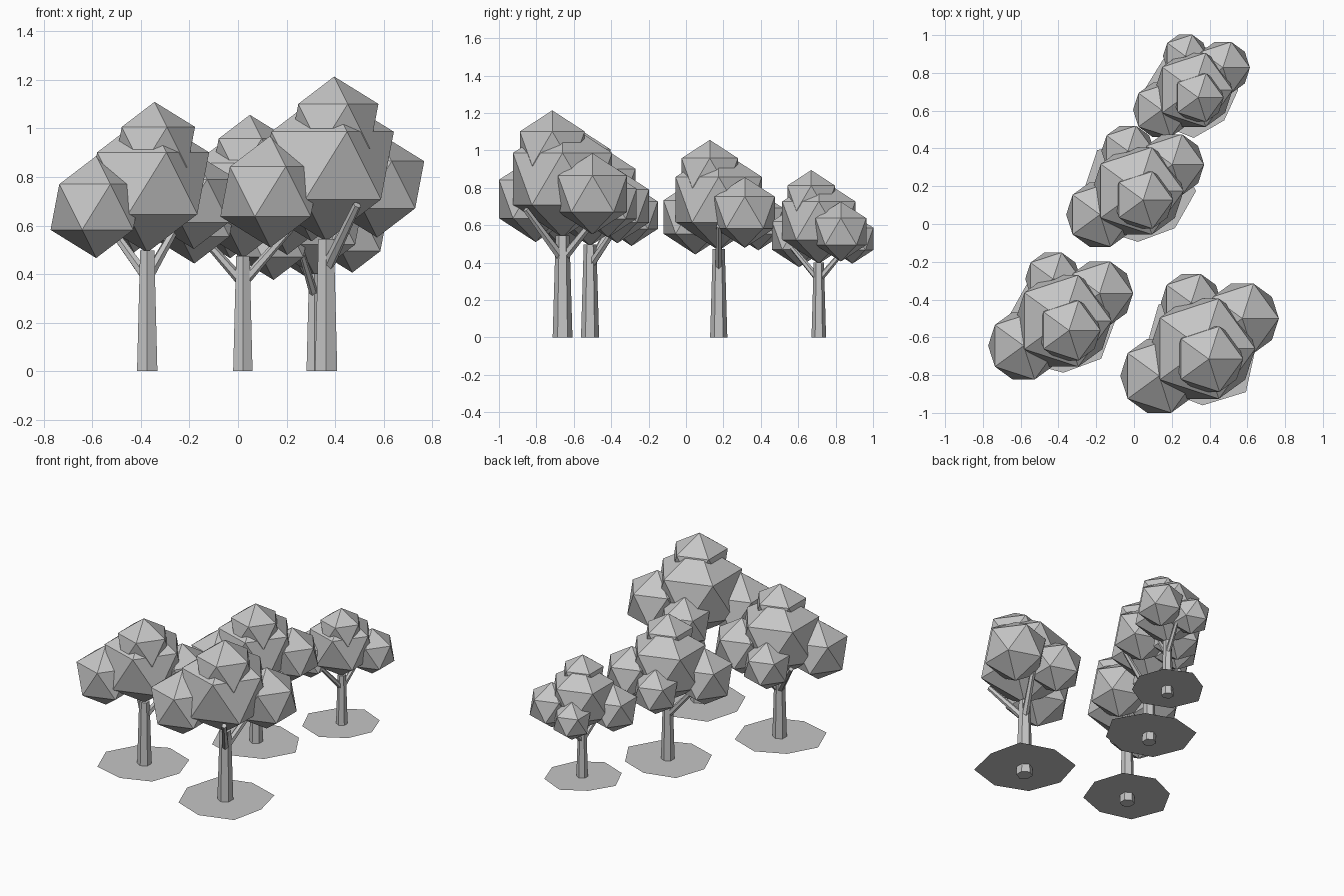
import bpy, bmesh, math
from mathutils import Vector, Matrix

if "Cube" in bpy.data.objects:
    bpy.data.objects.remove(bpy.data.objects["Cube"])

grey = bpy.data.materials.new("plain_grey")
grey.diffuse_color = (0.56, 0.56, 0.56, 1)
grey.use_nodes = True
grey.node_tree.nodes["Principled BSDF"].inputs["Base Color"].default_value = grey.diffuse_color


def finish(name, bm):
    mesh = bpy.data.meshes.new(name)
    bm.to_mesh(mesh)
    bm.free()
    mesh.materials.append(grey)
    obj = bpy.data.objects.new(name, mesh)
    bpy.context.collection.objects.link(obj)


def tapered(name, a, b, r1, r2, sides):
    """Straight tapered rod from a to b."""
    a, b = Vector(a), Vector(b)
    d = b - a
    turn = d.to_track_quat('Z', 'Y').to_matrix().to_4x4()
    if d.x == d.y == 0:
        turn = Matrix.Identity(4)
    bm = bmesh.new()
    bmesh.ops.create_cone(bm, cap_ends=True, segments=sides, radius1=r1, radius2=r2,
                          depth=d.length, matrix=Matrix.Translation((a + b) / 2) @ turn)
    finish(name, bm)


# Leaf clumps of a full-size tree: name, centre from the trunk base, radius
CLUMPS = [
    ("main", (0, 0, 0.847), 0.312),
    ("top", (0.033, -0.055, 1.01), 0.204),
    ("left", (-0.23, -0.144, 0.74), 0.23),
    ("right", (0.21, 0.16, 0.768), 0.217),
    ("back", (-0.06, 0.243, 0.715), 0.18),
]


def tree(label, x, y, s, branch_angles, patch_radii):
    base = Vector((x, y, 0))

    def at(p):
        return base + Vector(p) * s

    # Uneven ground patch a little above the foot of the trunk
    bm = bmesh.new()
    verts = []
    for i, r in enumerate(patch_radii):
        t = math.tau * i / len(patch_radii)
        p = at((r * math.cos(t), r * math.sin(t), 0))
        verts.append(bm.verts.new((p.x, p.y, 0.057)))
    bm.faces.new(verts)
    finish(label + "_ground_patch", bm)

    # Trunk and two branches
    tapered(label + "_trunk", at((0, 0, 0)), at((0, 0, 0.545)), 0.053 * s, 0.037 * s, 6)
    for i, angle in enumerate(branch_angles):
        t = math.radians(angle)
        c, n = math.cos(t), math.sin(t)
        tapered(f"{label}_branch_{i + 1}", at((0.01 * c, 0.01 * n, 0.43)),
                at((0.235 * c, 0.235 * n, 0.685)), 0.025 * s, 0.017 * s, 6)

    # Faceted leaf clumps
    for name, centre, r in CLUMPS:
        bm = bmesh.new()
        bmesh.ops.create_icosphere(bm, subdivisions=1, radius=r * s,
                                   matrix=Matrix.Translation(at(centre)))
        finish(f"{label}_{name}_leaves", bm)


# Patch radii run counter-clockwise from +x
tree("tall_tree", 0.363, -0.66, 1.0, (-57, 65),
     (0.28, 0.32, 0.30, 0.33, 0.30, 0.305, 0.30, 0.325))
tree("left_tree", -0.374, -0.513, 0.914, (145, 50),
     (0.30, 0.32, 0.31, 0.30, 0.33, 0.335, 0.30, 0.31))
tree("middle_tree", 0.02, 0.175, 0.87, (0, 180),
     (0.355, 0.32, 0.31, 0.35, 0.33, 0.33, 0.31, 0.32))
tree("small_tree", 0.316, 0.71, 0.737, (-110, 75),
     (0.32, 0.335, 0.345, 0.31, 0.355, 0.35, 0.345, 0.31))
